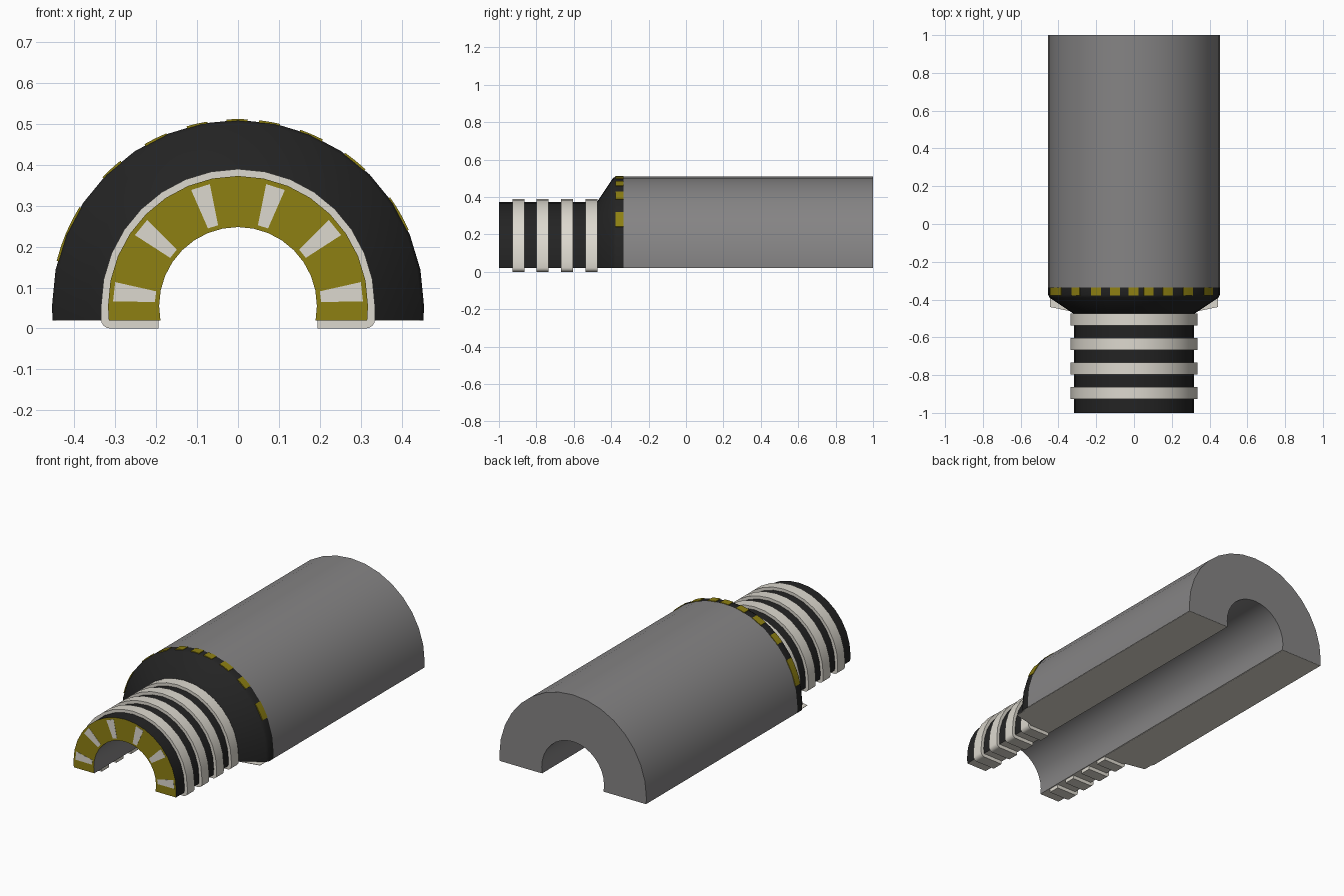
import bpy, bmesh, math
from math import sin, cos, asin, pi, radians

if "Cube" in bpy.data.objects:
    bpy.data.objects.remove(bpy.data.objects["Cube"])

CZ, BASE, SEG = 0.055, 0.02, 16      # arch centre height, flat underside, half-circle segments
BORE = 0.193


def material(name, rgb):
    m = bpy.data.materials.new(name)
    m.diffuse_color = (*rgb, 1)
    m.use_nodes = True
    m.node_tree.nodes["Principled BSDF"].inputs["Base Color"].default_value = m.diffuse_color
    return m


GREY = material("mid grey", (0.235, 0.23, 0.232))
BLACK = material("near black", (0.017, 0.017, 0.017))
CREAM = material("warm white", (0.72, 0.69, 0.62))
OLIVE = material("olive yellow", (0.27, 0.215, 0.006))


def finish(name, bm, mats, smooth=True):
    bmesh.ops.recalc_face_normals(bm, faces=bm.faces)
    me = bpy.data.meshes.new(name)
    bm.to_mesh(me)
    bm.free()
    ob = bpy.data.objects.new(name, me)
    bpy.context.collection.objects.link(ob)
    for m in mats:
        me.materials.append(m)
    if smooth:
        bpy.ops.object.select_all(action='DESELECT')
        bpy.context.view_layer.objects.active = ob
        ob.select_set(True)
        bpy.ops.object.shade_smooth_by_angle(angle=radians(30))
    return ob


def arch(r):
    # arc slightly beyond a half circle, cut at the flat underside
    a = asin((CZ - BASE) / r)
    angs = [-a] + [pi * i / SEG for i in range(SEG + 1)] + [pi + a]
    return [(r * cos(t), CZ + r * sin(t)) for t in angs]


def shell(name, stations, mats, front_cap, back_cap):
    # material slots: 0 outside, 1 bore, 2 end caps, 3 underside
    bm = bmesh.new()
    out, inn = [], []
    for y, r in stations:
        out.append([bm.verts.new((x, y, z)) for x, z in arch(r)])
        inn.append([bm.verts.new((x, y, z)) for x, z in arch(BORE)])

    def quad(a, b, c, d, slot):
        bm.faces.new((a, b, c, d)).material_index = slot
    n = len(out[0])
    for k in range(len(stations) - 1):
        for i in range(n - 1):
            quad(out[k][i], out[k + 1][i], out[k + 1][i + 1], out[k][i + 1], 0)
            quad(inn[k][i], inn[k][i + 1], inn[k + 1][i + 1], inn[k + 1][i], 1)
        for i in (0, n - 1):
            quad(out[k][i], out[k + 1][i], inn[k + 1][i], inn[k][i], 3)
    for k, wanted in ((0, front_cap), (len(stations) - 1, back_cap)):
        if wanted:
            for i in range(n - 1):
                quad(out[k][i], out[k][i + 1], inn[k][i + 1], inn[k][i], 2)
    return finish(name, bm, mats)


def prism(bm, pts, vec):
    # closed outline pushed along a vector
    lo = [bm.verts.new(p) for p in pts]
    hi = [bm.verts.new([a + b for a, b in zip(p, vec)]) for p in pts]
    bm.faces.new(lo)
    bm.faces.new(hi[::-1])
    for i in range(len(lo)):
        j = (i + 1) % len(lo)
        bm.faces.new((lo[i], lo[j], hi[j], hi[i]))


# Main body and the stepped neck
shell("main_body", [(-0.335, 0.455), (1.0, 0.455)], [GREY, GREY, GREY, CREAM], False, True)
shell("neck_and_cone", [(-1.0, 0.318), (-0.476, 0.318), (-0.39, 0.447), (-0.375, 0.455), (-0.335, 0.455)],
      [BLACK, GREY, OLIVE, CREAM], True, False)

# Raised rings around the neck, with rounded feet
RO, RI, RC = 0.335, 0.195, 0.022
foot = [(RO - RC + RC * cos(t), RC - RC * sin(t)) for t in (0, pi / 8, pi / 4, 3 * pi / 8, pi / 2)]
outer = [(RO * cos(pi * i / SEG), CZ + RO * sin(pi * i / SEG)) for i in range(SEG + 1)]
inner = [(RI * cos(pi * i / SEG), CZ + RI * sin(pi * i / SEG)) for i in range(SEG + 1)]
left_foot = [(-x, z) for x, z in foot]
ring = outer + left_foot + [(-RI, 0)] + inner[::-1] + [(RI, 0)] + foot[::-1]
for n, y in enumerate((-0.927, -0.798, -0.668, -0.538)):
    bm = bmesh.new()
    prism(bm, [(x, y, z) for x, z in ring], (0, 0.064, 0))
    finish(f"neck_ring_{n + 1}", bm, [CREAM])

# Tapered plates on the front face
bm = bmesh.new()
for deg in (6.5, 39, 72.5, 107.5, 141, 173.5):
    t = radians(deg)
    pts = []
    for r, w in ((0.203, -0.013), (0.305, -0.024), (0.305, 0.024), (0.203, 0.013)):
        pts.append((r * cos(t) - w * sin(t), -1.001, CZ + r * sin(t) + w * cos(t)))
    prism(bm, pts, (0, 0.003, 0))
finish("front_plates", bm, [CREAM], False)

# Painted patches around the collar
bm = bmesh.new()
for a0, a1 in ((24, 35.5), (47, 55), (63, 70.5), (77, 83.5), (87, 93.5), (99.5, 106),
               (112.5, 120), (129, 136.5), (148, 166)):
    angs = [radians(a0 + (a1 - a0) * i / 4) for i in range(5)]
    pts = [(0.457 * cos(t), -0.378, CZ + 0.457 * sin(t)) for t in angs]
    pts += [(0.45 * cos(t), -0.378, CZ + 0.45 * sin(t)) for t in angs[::-1]]
    prism(bm, pts, (0, 0.043, 0))
finish("collar_patches", bm, [OLIVE])

# Thin plates under the body, with corners showing past the cone
for side, s in (("right", 1), ("left", -1)):
    bm = bmesh.new()
    pts = [(0.194, -0.475), (0.32, -0.465), (0.444, -0.44), (0.445, -0.37), (0.452, -0.34),
           (0.452, 1.0), (0.194, 1.0)]
    prism(bm, [(s * x, y, BASE - 0.001) for x, y in pts], (0, 0, 0.002))
    finish(f"underside_plate_{side}", bm, [CREAM], False)
